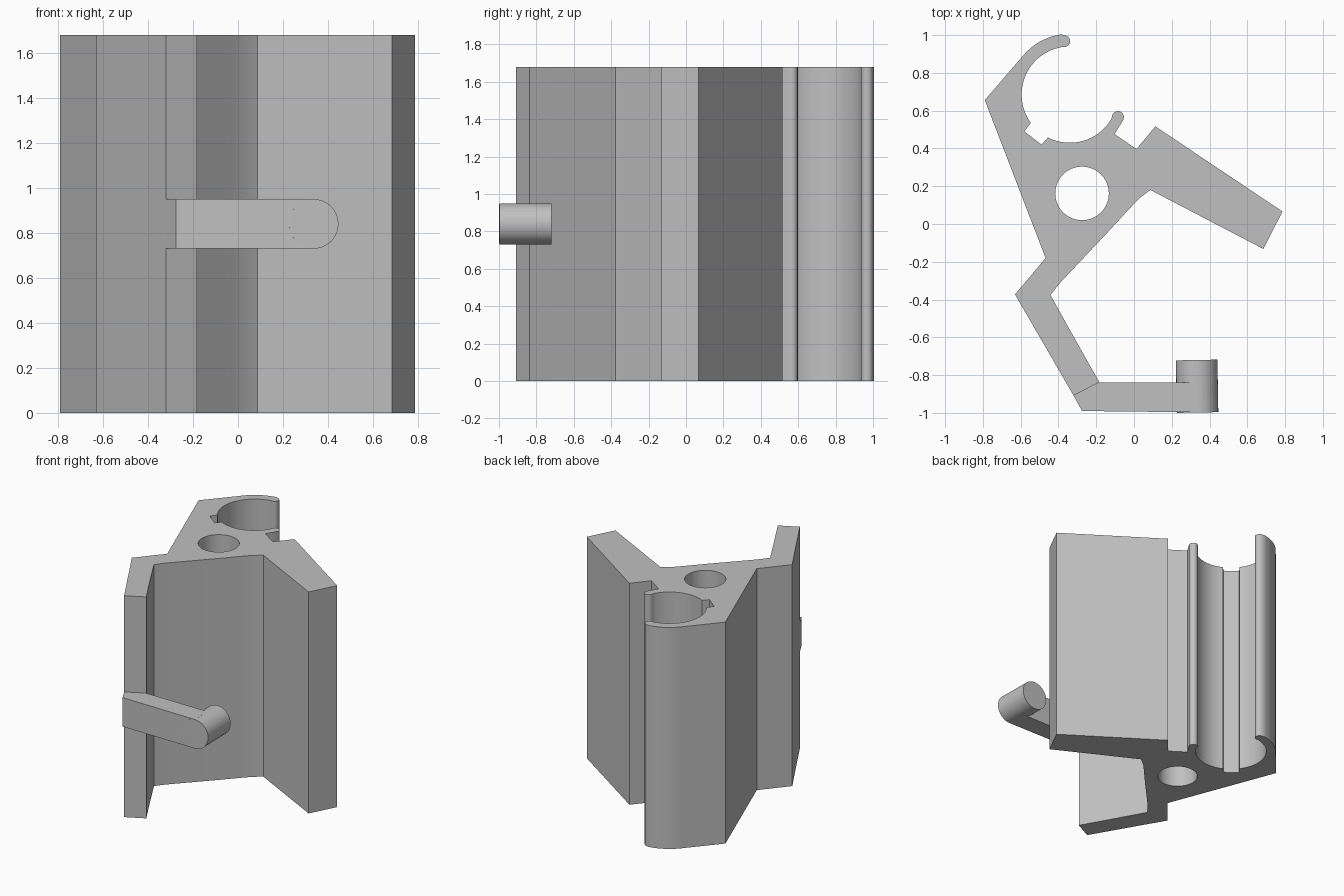
import bpy, bmesh
from math import sin, cos, radians, pi
from mathutils import Matrix

cube = bpy.data.objects.get("Cube")
if cube:
    bpy.data.objects.remove(cube, do_unlink=True)

GREY = (0.53, 0.53, 0.53, 1)
mat = bpy.data.materials.new("plain grey")
mat.use_nodes = True
mat.diffuse_color = GREY
mat.node_tree.nodes["Principled BSDF"].inputs["Base Color"].default_value = GREY

HEIGHT = 1.68


def arc(cx, cy, r, start, end, n):
    """Points on an arc, angles in degrees."""
    angles = [radians(start + (end - start) * i / n) for i in range(n + 1)]
    return [(cx + r * cos(a), cy + r * sin(a)) for a in angles]


def finish(bm, name):
    bmesh.ops.recalc_face_normals(bm, faces=bm.faces[:])
    mesh = bpy.data.meshes.new(name)
    bm.to_mesh(mesh)
    bm.free()
    mesh.materials.append(mat)
    obj = bpy.data.objects.new(name, mesh)
    bpy.context.collection.objects.link(obj)
    bpy.ops.object.select_all(action='DESELECT')
    obj.select_set(True)
    bpy.context.view_layer.objects.active = obj
    bpy.ops.object.shade_smooth_by_angle(angle=radians(25))
    return obj


def extrude_loops(name, loops, z0, z1):
    """Fill an outline with optional holes and extrude it upward."""
    bm = bmesh.new()
    edges = []
    for loop in loops:
        vs = [bm.verts.new((x, y, z0)) for x, y in loop]
        edges += [bm.edges.new((a, b)) for a, b in zip(vs, vs[1:] + vs[:1])]
    bmesh.ops.triangle_fill(bm, edges=edges, use_beauty=True)
    top = bmesh.ops.extrude_face_region(bm, geom=bm.faces[:], use_keep_orig=True)
    verts = [g for g in top["geom"] if isinstance(g, bmesh.types.BMVert)]
    bmesh.ops.translate(bm, verts=verts, vec=(0, 0, z1 - z0))
    return finish(bm, name)


# Clamp body: hook, angled wall, lower leg, wing and short lip
CX, CY = -0.34, 0.685
outline = (
    arc(-0.37, 0.968, 0.032, -85, 90, 8)
    + arc(CX, CY, 0.322, 98, 139.5, 10)
    + [(-0.79, 0.656), (-0.468, -0.18), (-0.63, -0.373), (-0.32, -0.908)]
    + [(-0.183, -0.838), (-0.25, -0.72), (-0.34, -0.56), (-0.442, -0.376)]
    + [(-0.39, -0.31), (-0.14, -0.045), (-0.03, 0.075), (0.03, 0.138), (0.087, 0.18)]
    + [(0.685, -0.132), (0.786, 0.066), (0.113, 0.517), (0.013, 0.397), (-0.103, 0.476)]
    + arc(-0.085, 0.566, 0.032, -25, 170, 8)
    + arc(CX, CY, 0.255, -30, -117, 18)
    + [(-0.49, 0.42), (-0.58, 0.49)]
    + arc(CX, CY, 0.255, -144, -262, 24)
)
hole = arc(-0.275, 0.162, 0.142, 0, 360, 40)[:-1]
extrude_loops("clamp_body", [outline, hole], 0, HEIGHT)

# Arm reaching sideways from the lower leg
MID, R = 0.84, 0.11
arm = [(-0.32, -0.908), (-0.275, -0.99), (0.337, -0.997), (0.337, -0.84), (-0.183, -0.838)]
extrude_loops("latch_arm", [arm], MID - R, MID + R)

# Round peg at the end of the arm
bm = bmesh.new()
bmesh.ops.create_cone(bm, cap_ends=True, segments=40, radius1=R, radius2=R, depth=0.278,
                      matrix=Matrix.Translation((0.334, -0.859, MID))
                      @ Matrix.Rotation(radians(1), 4, 'Z')
                      @ Matrix.Rotation(pi / 2, 4, 'X'))
finish(bm, "latch_peg")
